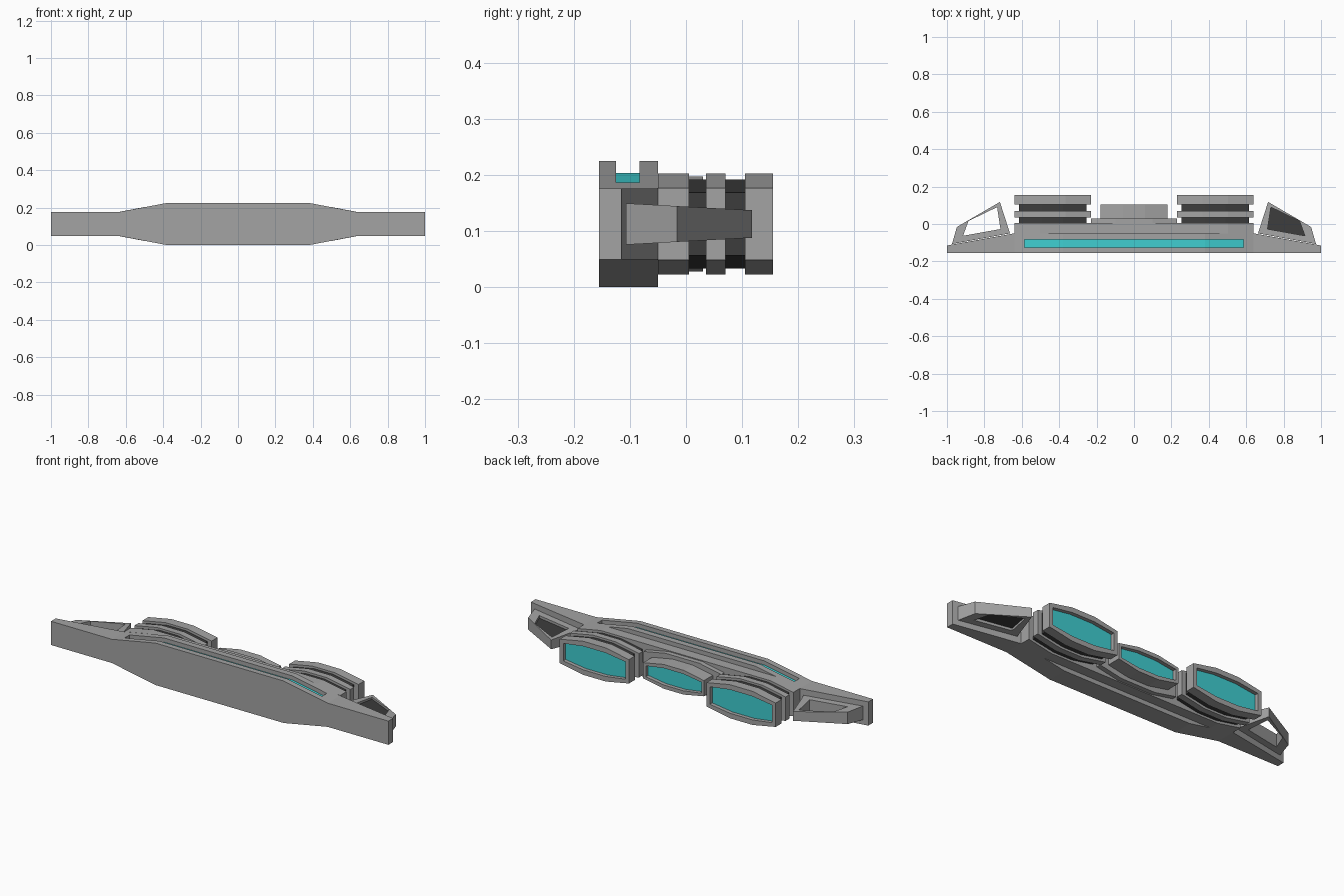
import bpy, bmesh

if "Cube" in bpy.data.objects:
    bpy.data.objects.remove(bpy.data.objects["Cube"], do_unlink=True)

MID = 0.1125  # height of the centre line


def material(name, rgb):
    m = bpy.data.materials.new(name)
    m.use_nodes = True
    m.diffuse_color = (*rgb, 1)
    m.node_tree.nodes["Principled BSDF"].inputs["Base Color"].default_value = (*rgb, 1)
    return m


GREY = material("hull grey", (0.37, 0.37, 0.37))
DARK = material("dark grey", (0.045, 0.045, 0.045))
CYAN = material("glowing cyan", (0.05, 0.62, 0.64))


def finish(name, bm, *mats):
    bmesh.ops.recalc_face_normals(bm, faces=bm.faces[:])
    me = bpy.data.meshes.new(name)
    bm.to_mesh(me)
    bm.free()
    for m in mats:
        me.materials.append(m)
    ob = bpy.data.objects.new(name, me)
    bpy.context.collection.objects.link(ob)
    return ob


def skin(bm, rings, closed=False):
    """Join equal rings of points into a solid; a closed one has no caps."""
    vs = [[bm.verts.new(p) for p in r] for r in rings]
    n = len(vs[0])
    pairs = list(zip(vs, vs[1:])) + ([(vs[-1], vs[0])] if closed else [])
    for a, b in pairs:
        for i in range(n):
            j = (i + 1) % n
            bm.faces.new((a[i], a[j], b[j], b[i]))
    if not closed:
        bm.faces.new(vs[0])
        bm.faces.new(vs[-1])


def beam(name, columns, mat):
    """Lofted beam along x from columns (x, front, back, low, high)."""
    bm = bmesh.new()
    skin(bm, [[(x, f, lo), (x, b, lo), (x, b, hi), (x, f, hi)]
              for x, f, b, lo, hi in columns])
    return finish(name, bm, mat)


def mirrored(half):
    return [(-c[0], *c[1:]) for c in half] + [c for c in reversed(half)]


def octo(name, x0, x1, y0, y1, mid, end, cut, mat=GREY, rim=0):
    """Eight-sided slab with shallow corners and, given a rim, a sunk window."""
    top = [(x0, end), (x0 + cut, mid), (x1 - cut, mid), (x1, end)]
    ring = [(x, MID + h) for x, h in top] + [(x, MID - h) for x, h in reversed(top)]
    bm = bmesh.new()
    skin(bm, [[(x, y, z) for x, z in ring] for y in (y0, y1)])
    bmesh.ops.recalc_face_normals(bm, faces=bm.faces[:])
    if rim:
        face = max(bm.faces, key=lambda f: f.calc_center_median().y)
        bmesh.ops.inset_region(bm, faces=[face], thickness=rim)
        pane = bmesh.ops.extrude_discrete_faces(bm, faces=[face])["faces"][0]
        for v in pane.verts:
            v.co.y -= 0.02
        pane.material_index = 1
    return finish(name, bm, mat, CYAN)


# Front hull with tapered ends
hull = beam("front_hull", mirrored([
    (1, -0.155, -0.115, 0.049, 0.176),
    (0.64, -0.155, -0.05, 0.049, 0.176),
    (0.38, -0.155, -0.05, 0, 0.225)]), GREY)

# Slot along the top, following the slope, with a light strip in it
slot = beam("slot_cutter", mirrored([
    (0.585, -0.125, -0.083, 0.155, 0.3),
    (0.38, -0.125, -0.083, 0.193, 0.3)]), GREY)
slot.hide_render = True
slot.hide_set(True)
cut = hull.modifiers.new("slot", "BOOLEAN")
cut.operation = "DIFFERENCE"
cut.solver = "EXACT"
cut.object = slot
beam("light_strip", mirrored([
    (0.585, -0.125, -0.083, 0.15, 0.165),
    (0.38, -0.125, -0.083, 0.188, 0.203)]), CYAN)

# Rear block and the central light
octo("rear_block", -0.64, 0.64, -0.05, 0.005, 0.09, 0.064, 0.137)
octo("centre_plate", -0.23, 0.23, 0.005, 0.03, 0.085, 0.06, 0.13)
octo("centre_light", -0.18, 0.18, 0.03, 0.105, 0.065, 0.042, 0.12, rim=0.02)


# Fin with an opening, thinner toward the rear
def loop(points, side, sign):
    return [(side * x, y, MID + sign * (0.031 - 0.055 * y)) for x, y in points]


OUTER = [(0.973, -0.107), (0.947, -0.016), (0.717, 0.118), (0.663, -0.05)]
INNER = [(0.914, -0.063), (0.885, 0.016), (0.732, 0.09), (0.714, -0.027)]

for side, label in ((1, "left"), (-1, "right")):
    # Stacked rear light housing
    a, b = sorted((side * 0.23, side * 0.64))
    for i, y in enumerate((0.005, 0.07)):
        octo(f"{label}_groove_{i + 1}", a + 0.025, b - 0.025, y, y + 0.035,
             0.079, 0.056, 0.125, DARK)
    octo(f"{label}_housing_ring", a, b, 0.036, 0.07, 0.09, 0.064, 0.137)
    octo(f"{label}_rear_light", a, b, 0.105, 0.155, 0.09, 0.064, 0.137, rim=0.027)

    bm = bmesh.new()
    skin(bm, [loop(OUTER, side, 1), loop(INNER, side, 1),
              loop(INNER, side, -1), loop(OUTER, side, -1)], closed=True)
    finish(f"{label}_fin", bm, GREY)

# Dark panel closing the left fin
bm = bmesh.new()
skin(bm, [loop(INNER, 1, s) for s in (0.6, -0.6)])
finish("left_fin_panel", bm, DARK)
